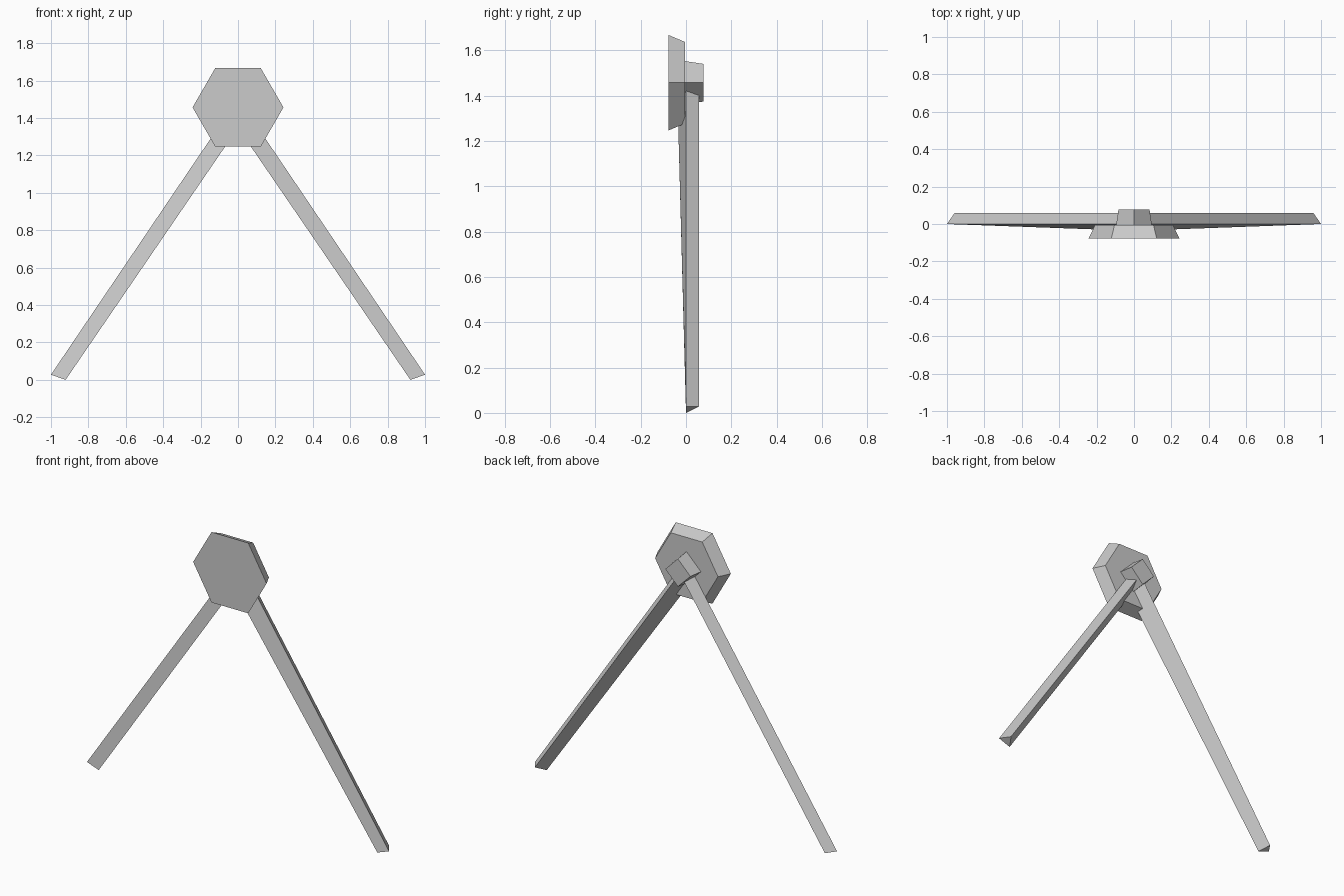
import bpy, bmesh
from math import cos, sin, tau

cube = bpy.data.objects.get("Cube")
if cube:
    bpy.data.objects.remove(cube, do_unlink=True)

HUB_Z = 1.457

grey = bpy.data.materials.new("plain_grey")
grey.use_nodes = True
grey.diffuse_color = (0.6, 0.6, 0.6, 1)
grey.node_tree.nodes["Principled BSDF"].inputs["Base Color"].default_value = (0.6, 0.6, 0.6, 1)


def loft(name, start, end):
    """Closed solid between two rings with the same number of points."""
    bm = bmesh.new()
    a = [bm.verts.new(p) for p in start]
    b = [bm.verts.new(p) for p in end]
    n = len(a)
    bm.faces.new(a)
    bm.faces.new(b)
    for i in range(n):
        j = (i + 1) % n
        bm.faces.new((a[i], a[j], b[j], b[i]))
    bmesh.ops.recalc_face_normals(bm, faces=bm.faces)
    mesh = bpy.data.meshes.new(name)
    bm.to_mesh(mesh)
    bm.free()
    mesh.materials.append(grey)
    obj = bpy.data.objects.new(name, mesh)
    bpy.context.collection.objects.link(obj)
    return obj


def ring(sides, radius, y):
    """Regular polygon facing along y, with a corner on each side."""
    return [(radius * cos(tau * i / sides), y, HUB_Z + radius * sin(tau * i / sides))
            for i in range(sides)]


# Bevelled hexagonal plate in front and square peg behind it
loft("front_plate", ring(6, 0.243, -0.077), ring(6, 0.208, -0.005))
loft("back_peg", ring(4, 0.096, -0.01), ring(4, 0.083, 0.077))

# Three-sided legs: outer edge, inner edge, back ridge
foot = [(1.0, 0.0, 0.028), (0.922, 0.0, 0.0), (0.96, 0.058, 0.028)]
top = [(0.045, 0.0, 1.44), (-0.015, -0.037, 1.37), (0.01, 0.058, 1.43)]
for name, side in (("left_leg", 1), ("right_leg", -1)):
    loft(name, *[[(side * x, y, z) for x, y, z in pts] for pts in (foot, top)])
